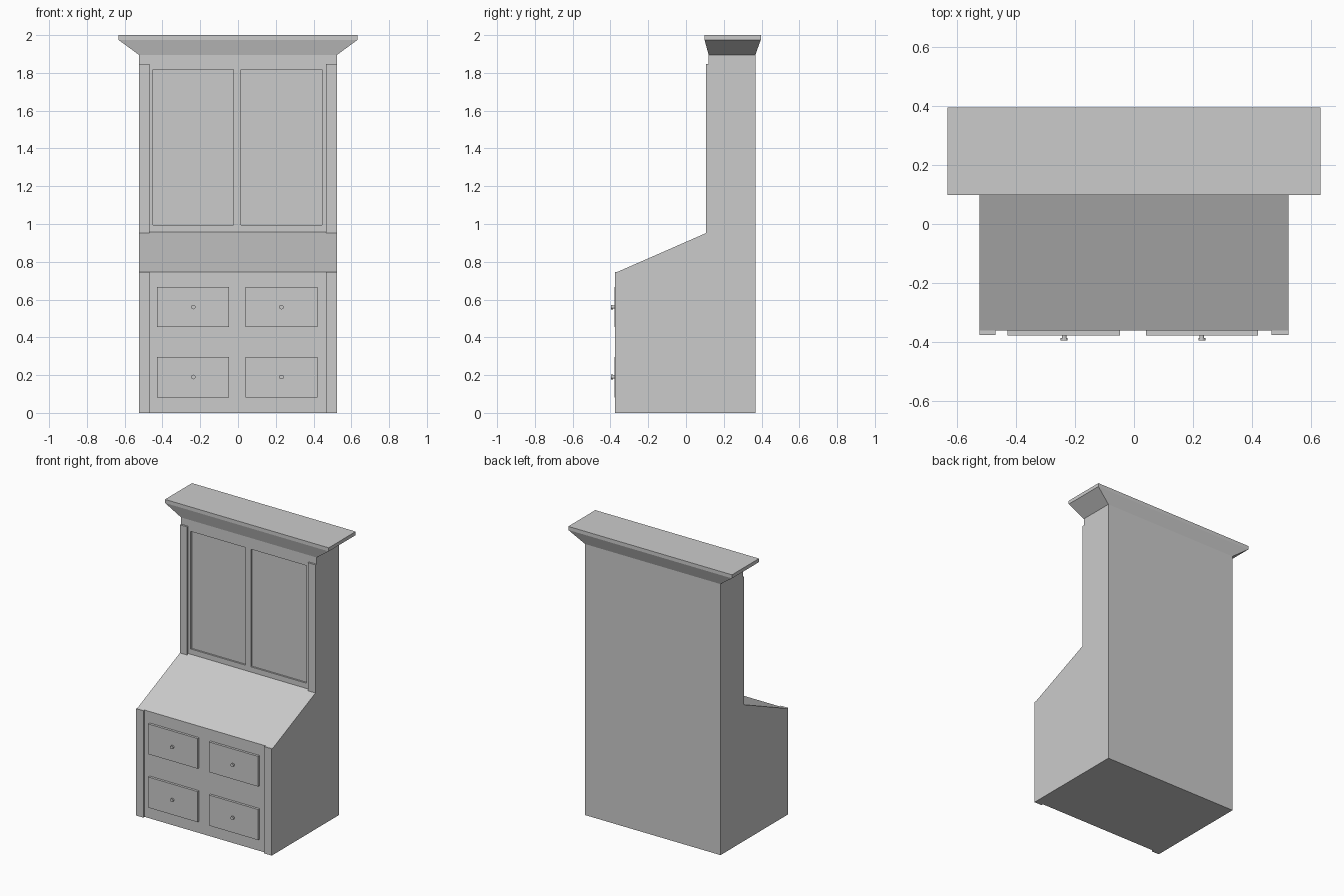
import bpy, bmesh, math
from mathutils import Matrix

if "Cube" in bpy.data.objects:
    bpy.data.objects.remove(bpy.data.objects["Cube"])

grey = bpy.data.materials.new("light_grey")
grey.diffuse_color = (0.6, 0.6, 0.6, 1)
grey.use_nodes = True
grey.node_tree.nodes["Principled BSDF"].inputs["Base Color"].default_value = grey.diffuse_color


def finish(name, bm):
    bmesh.ops.recalc_face_normals(bm, faces=bm.faces)
    mesh = bpy.data.meshes.new(name)
    bm.to_mesh(mesh)
    bm.free()
    mesh.materials.append(grey)
    obj = bpy.data.objects.new(name, mesh)
    bpy.context.collection.objects.link(obj)
    return obj


def box(name, x, y, z):
    bm = bmesh.new()
    bmesh.ops.create_cube(bm, size=1)
    for v in bm.verts:
        v.co = [r[0] if c < 0 else r[1] for c, r in zip(v.co, (x, y, z))]
    return finish(name, bm)


def extrude_x(name, profile, half):
    bm = bmesh.new()
    face = bm.faces.new([bm.verts.new((-half, y, z)) for y, z in profile])
    out = bmesh.ops.extrude_face_region(bm, geom=[face])["geom"]
    for v in out:
        if isinstance(v, bmesh.types.BMVert):
            v.co.x = half
    return finish(name, bm)


# Carcass: desk base, sloped writing lid and upper cupboard in one side profile
HALF, BACK, FRONT, UPPER = 0.524, 0.367, -0.362, 0.12
carcass = extrude_x("carcass", [(BACK, 0), (FRONT, 0), (FRONT, 0.747),
                                (UPPER, 0.958), (UPPER, 1.895), (BACK, 1.895)], HALF)

# Recessed door panels
for x in ((-0.45, -0.025), (0.015, 0.445)):
    cutter = box("door_cutter", x, (0.05, UPPER + 0.012), (0.995, 1.817))
    cutter.hide_render = True
    mod = carcass.modifiers.new("door_recess", 'BOOLEAN')
    mod.operation, mod.solver, mod.object = 'DIFFERENCE', 'EXACT', cutter
    bpy.context.view_layer.objects.active = carcass
    bpy.ops.object.modifier_apply(modifier=mod.name)
    bpy.data.objects.remove(cutter)

# Corner strips on both storeys
for side, x in (("left", (-HALF, -0.469)), ("right", (0.466, HALF))):
    box(side + "_lower_strip", x, (-0.376, FRONT), (0, 0.747))
    box(side + "_upper_strip", x, (0.107, UPPER), (0.952, 1.848))

# Drawer fronts with round knobs
for row, z, kz in (("lower", (0.082, 0.296), 0.19), ("upper", (0.456, 0.667), 0.56)):
    for side, x, kx in (("left", (-0.429, -0.047), -0.237), ("right", (0.041, 0.42), 0.23)):
        box(f"{row}_{side}_drawer", x, (-0.379, FRONT), z)
        bm = bmesh.new()
        for r, y0, y1 in ((0.008, -0.388, -0.378), (0.012, -0.396, -0.386)):
            bmesh.ops.create_cone(
                bm, cap_ends=True, segments=12, radius1=r, radius2=r, depth=y1 - y0,
                matrix=Matrix.Translation((kx, (y0 + y1) / 2, kz)) @ Matrix.Rotation(math.pi / 2, 4, 'X'))
        finish(f"{row}_{side}_knob", bm)

# Cornice: flared moulding under a flat cap
TOP_X, TOP_Y = 0.633, (0.098, 0.396)
flare = box("cornice_flare", (-HALF, HALF), (UPPER, BACK), (1.895, 1.975))
for v in flare.data.vertices:
    if v.co.z > 1.93:
        v.co.x = math.copysign(TOP_X, v.co.x)
        v.co.y = TOP_Y[0] if v.co.y < 0.2 else TOP_Y[1]
box("cornice_cap", (-TOP_X, TOP_X), TOP_Y, (1.975, 2.0))
